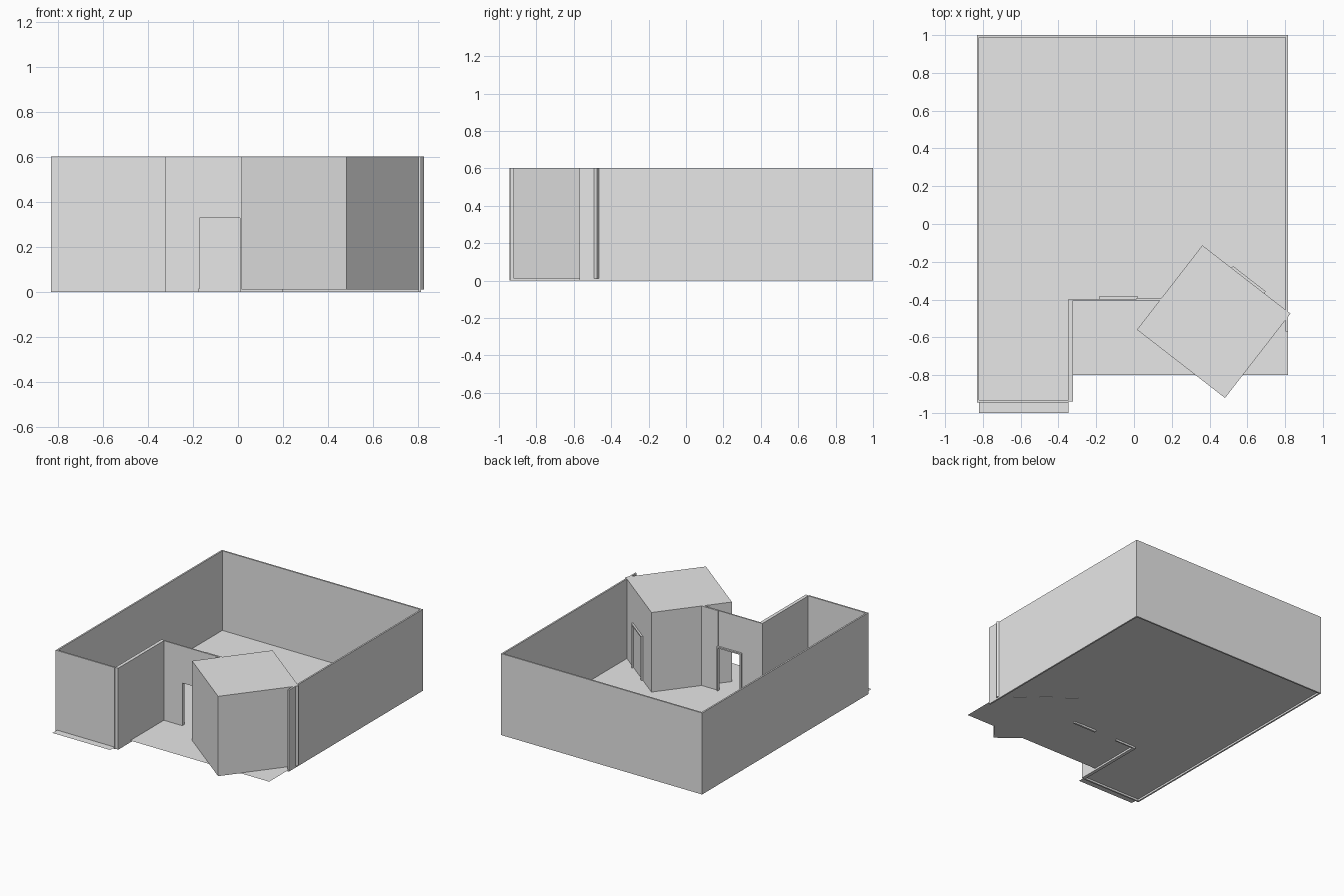
import bpy
import math
from mathutils import Matrix, Vector

cube = bpy.data.objects.get("Cube")
if cube:
    bpy.data.objects.remove(cube, do_unlink=True)

# One plain grey for everything
grey = bpy.data.materials.new("plain_grey")
grey.use_nodes = True
GREY = (0.8, 0.8, 0.8, 1)
grey.diffuse_color = GREY
grey.node_tree.nodes["Principled BSDF"].inputs["Base Color"].default_value = GREY

HEIGHT = 0.603
FLOOR = 0.014


def add_mesh(name, verts, faces, matrix=Matrix()):
    mesh = bpy.data.meshes.new(name)
    mesh.from_pydata(verts, [], faces)
    mesh.materials.append(grey)
    obj = bpy.data.objects.new(name, mesh)
    obj.matrix_world = matrix
    bpy.context.collection.objects.link(obj)
    return obj


def block(name, x, y, z=(0, HEIGHT), matrix=Matrix()):
    """Box between the given x, y and z limits."""
    verts = [(a, b, c) for a in x for b in y for c in z]
    faces = [(0, 1, 3, 2), (4, 6, 7, 5), (0, 4, 5, 1),
             (2, 3, 7, 6), (0, 2, 6, 4), (1, 5, 7, 3)]
    return add_mesh(name, verts, faces, matrix)


def door_frame(name, x, y, top, matrix=Matrix()):
    """Two posts and a head bar around a doorway."""
    bar = 0.01
    left, right = x
    block(name + "_left_post", (right - bar, right), y, (FLOOR, top), matrix)
    block(name + "_right_post", (left, left + bar), y, (FLOOR, top), matrix)
    block(name + "_head", (left + bar, right - bar), y, (top - bar, top), matrix)


# Thin floor sheet: main area with a narrow front wing
outline = [(-0.82, 1), (-0.82, -1), (-0.348, -1), (-0.348, -0.8),
           (0.815, -0.8), (0.815, 1)]
add_mesh("floor", [(x, y, FLOOR) for x, y in outline], [range(len(outline))])

# Outer walls
block("right_side_wall", (-0.832, -0.82), (-0.945, 1))
block("back_wall", (-0.82, 0.803), (0.988, 1))
block("left_side_wall", (0.803, 0.815), (-0.57, 1))
block("front_wing_wall", (-0.82, -0.348), (-0.945, -0.933))
block("wing_inner_wall", (-0.348, -0.323), (-0.94, -0.397))

# Entrance wall with a real doorway
entry_y = (-0.406, -0.396)
block("entry_wall_right", (-0.323, -0.175), entry_y)
block("entry_wall_left", (0.012, 0.2), (-0.406, -0.392))
block("entry_lintel", (-0.175, 0.012), entry_y, (0.335, HEIGHT))
door_frame("entry_frame", (-0.182, 0.018), (-0.406, -0.382), 0.34)

# Turned corner room, with its own frame of reference at its rear corner
turn = (Matrix.Translation(Vector((0.362, -0.113, 0)))
        @ Matrix.Rotation(math.radians(-37.8), 4, "Z"))
block("corner_room", (0, 0.59), (-0.565, 0), (0.012, HEIGHT), turn)
door_frame("corner_room_frame", (0.195, 0.415), (-0.005, 0.013), 0.34, turn)
